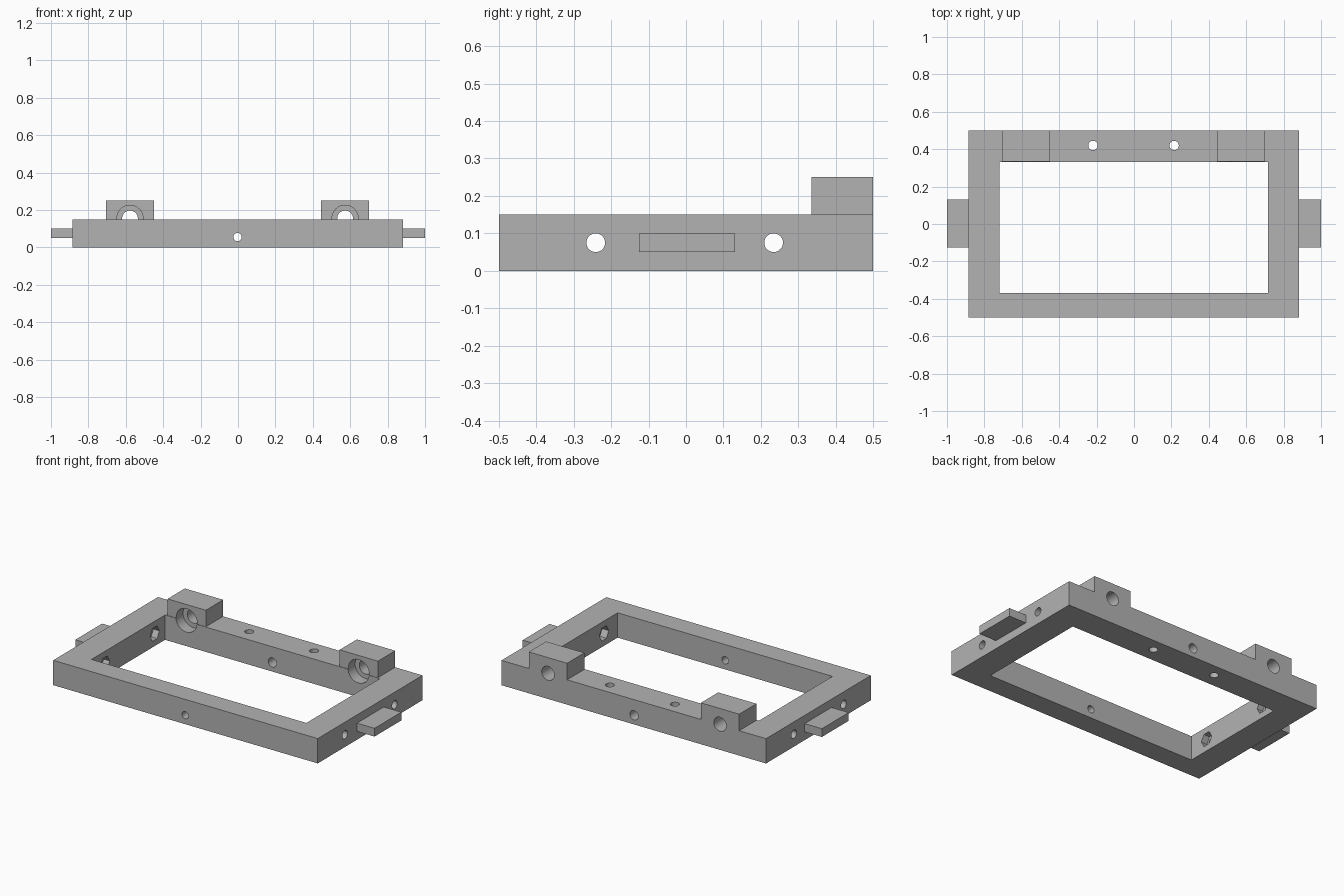
import bpy
import math

cube = bpy.data.objects.get("Cube")
if cube:
    bpy.data.objects.remove(cube, do_unlink=True)

grey = bpy.data.materials.new("plain_grey")
grey.use_nodes = True
colour = (0.45, 0.45, 0.45, 1)
grey.diffuse_color = colour
grey.node_tree.nodes["Principled BSDF"].inputs["Base Color"].default_value = colour

MID = -0.0025  # shared x offset of the inner features


def box(name, x0, x1, y0, y1, z0, z1):
    bpy.ops.mesh.primitive_cube_add(
        size=1, location=((x0 + x1) / 2, (y0 + y1) / 2, (z0 + z1) / 2))
    ob = bpy.context.object
    ob.name = name
    ob.scale = (x1 - x0, y1 - y0, z1 - z0)
    bpy.ops.object.transform_apply(location=True, rotation=True, scale=True)
    ob.data.materials.append(grey)
    return ob


def drill(name, axis, start, end, radius, centre, sides=32):
    """Cylinder along an axis; centre holds the other two coordinates in order."""
    loc = list(centre)
    loc.insert("xyz".index(axis), (start + end) / 2)
    turn = {"x": (0, math.pi / 2, 0), "y": (math.pi / 2, 0, 0), "z": (0, 0, 0)}[axis]
    bpy.ops.mesh.primitive_cylinder_add(
        vertices=sides, radius=radius, depth=abs(end - start), location=loc, rotation=turn)
    ob = bpy.context.object
    ob.name = name
    bpy.ops.object.transform_apply(location=True, rotation=True, scale=True)
    ob.data.materials.append(grey)
    return ob


def combine(target, tool, operation):
    tool.hide_render = True
    mod = target.modifiers.new(operation.lower(), "BOOLEAN")
    mod.operation = operation
    mod.solver = "EXACT"
    mod.object = tool
    bpy.ops.object.select_all(action="DESELECT")
    bpy.context.view_layer.objects.active = target
    target.select_set(True)
    bpy.ops.object.modifier_apply(modifier=mod.name)
    bpy.data.objects.remove(tool, do_unlink=True)


# Rectangular frame with an open middle
frame = box("mounting_frame", -0.885, 0.883, -0.5, 0.5, 0, 0.15)
combine(frame, box("opening", -0.72, 0.716, -0.37, 0.332, -0.1, 0.3), "DIFFERENCE")

for side in (-1, 1):
    # Raised bearing block on the rear rail, and tab on the outer side
    bx = MID + side * 0.575
    combine(frame, box("bearing_block", bx - 0.128, bx + 0.128, 0.335, 0.5, 0.1, 0.25), "UNION")
    xs = sorted((side * 0.85, side))
    combine(frame, box("side_tab", *xs, -0.125, 0.131, 0.05, 0.1), "UNION")

for side in (-1, 1):
    # Stepped bearing bore
    bx = MID + side * 0.575
    combine(frame, drill("bearing_seat", "y", 0.25, 0.4, 0.07, (bx, 0.155), 48), "DIFFERENCE")
    combine(frame, drill("shaft_bore", "y", 0.3, 0.6, 0.042, (bx, 0.155)), "DIFFERENCE")
    # Vertical screw hole in the rear rail
    combine(frame, drill("rail_hole", "z", -0.1, 0.3, 0.025,
                         (MID + side * 0.217, 0.42)), "DIFFERENCE")
    # Side screw holes with hexagonal nut pockets on the inside
    for y in (-0.241, 0.234):
        combine(frame, drill("side_hole", "x", side * 0.6, side * 1.1, 0.025,
                             (y, 0.075)), "DIFFERENCE")
        combine(frame, drill("nut_pocket", "x", side * 0.65, side * 0.76, 0.044,
                             (y, 0.075), 6), "DIFFERENCE")

# Central screw holes in the front and rear rails
combine(frame, drill("front_hole", "y", -0.6, -0.3, 0.022, (MID, 0.055)), "DIFFERENCE")
combine(frame, drill("rear_hole", "y", 0.25, 0.6, 0.028, (MID, 0.055)), "DIFFERENCE")

bpy.context.view_layer.objects.active = frame
frame.select_set(True)
bpy.ops.object.shade_smooth_by_angle(angle=math.radians(30))
